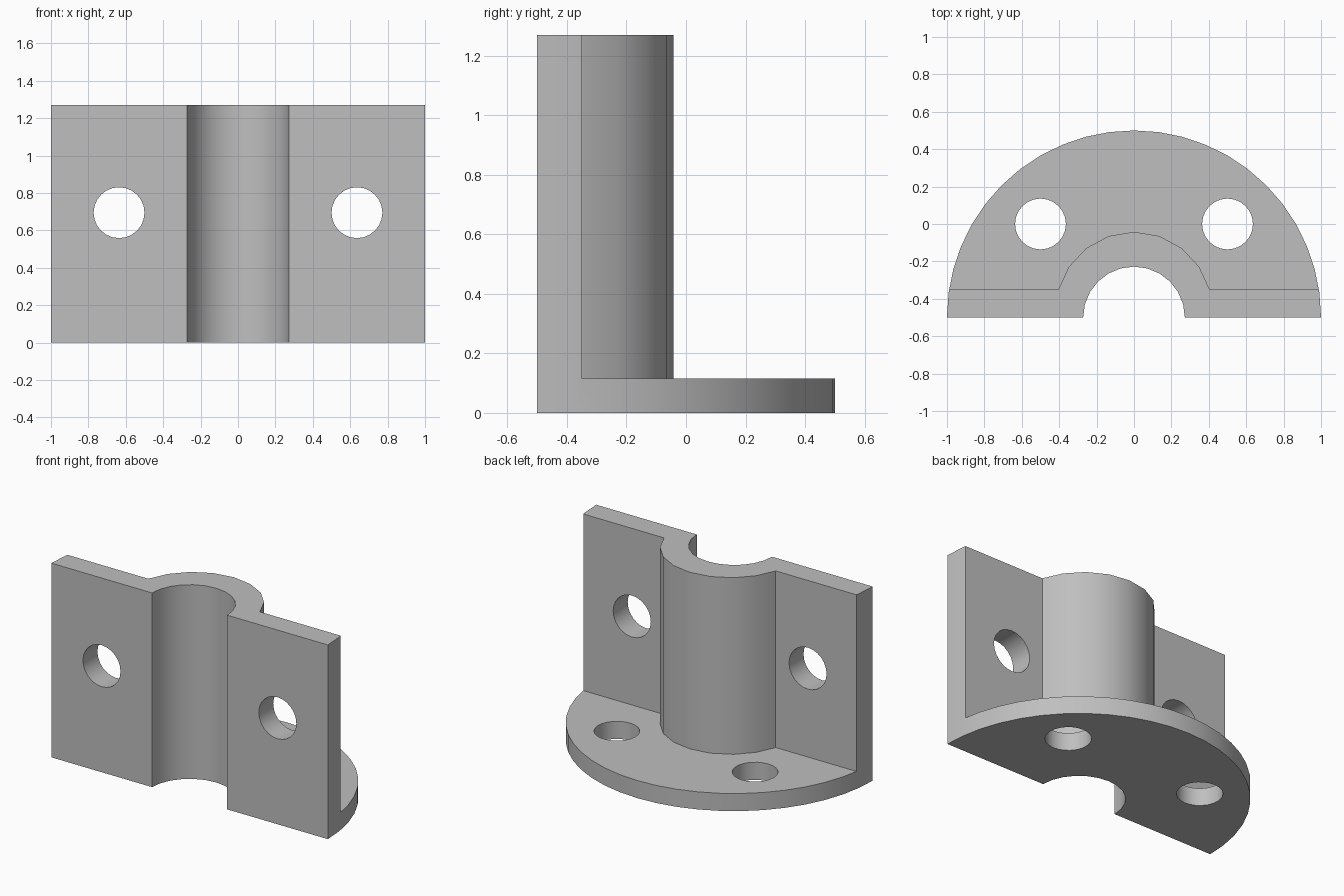
import bpy, bmesh, math
from mathutils import Matrix

cube = bpy.data.objects.get("Cube")
if cube:
    bpy.data.objects.remove(cube, do_unlink=True)

HEIGHT, BASE, FRONT, WALL_BACK = 1.27, 0.115, -0.5, -0.35
BORE, HOLE = 0.272, 0.136

grey = bpy.data.materials.new("light grey")
grey.use_nodes = True
colour = (0.52, 0.52, 0.52, 1)
grey.diffuse_color = colour
grey.node_tree.nodes["Principled BSDF"].inputs["Base Color"].default_value = colour


def arc(radius, cy, start, end, steps):
    """Points of an arc about (0, cy), angles in degrees from +x."""
    angles = [math.radians(start + (end - start) * i / steps) for i in range(steps + 1)]
    return [(radius * math.cos(a), cy + radius * math.sin(a)) for a in angles]


def finish(name, bm):
    bmesh.ops.recalc_face_normals(bm, faces=bm.faces)
    mesh = bpy.data.meshes.new(name)
    bm.to_mesh(mesh)
    bm.free()
    mesh.materials.append(grey)
    ob = bpy.data.objects.new(name, mesh)
    bpy.context.collection.objects.link(ob)
    return ob


def prism(name, outline, z0, z1):
    bm = bmesh.new()
    face = bm.faces.new([bm.verts.new((x, y, z0)) for x, y in outline])
    new = bmesh.ops.extrude_face_region(bm, geom=[face])["geom"]
    tops = [v for v in new if isinstance(v, bmesh.types.BMVert)]
    bmesh.ops.translate(bm, verts=tops, vec=(0, 0, z1 - z0))
    return finish(name, bm)


def drill(name, centre, depth, rotation):
    bm = bmesh.new()
    bmesh.ops.create_cone(bm, cap_ends=True, segments=24, radius1=HOLE, radius2=HOLE,
                          depth=depth, matrix=Matrix.Translation(centre) @ rotation)
    return finish(name, bm)


# Half-round block with the bore running through its front
bracket = prism("bracket", arc(1, FRONT, 0, 180, 24) + arc(BORE, FRONT, 180, 0, 12), 0, HEIGHT)

# Cutter leaving the base flange, the upright wall and the rounded boss
boss = arc(0.418, -0.46, 14.8, 165.2, 8)
boss[0], boss[-1] = (boss[0][0], WALL_BACK), (boss[-1][0], WALL_BACK)
clearance = boss + [(-1.5, WALL_BACK), (-1.5, 1), (1.5, 1), (1.5, WALL_BACK)]
cutters = [prism("clearance_cutter", clearance, BASE, HEIGHT + 0.5)]

# Bolt holes through the wall and the base flange
for side in (-1, 1):
    cutters.append(drill("wall_hole_cutter", (side * 0.636, -0.425, 0.695), 0.4,
                         Matrix.Rotation(math.pi / 2, 4, 'X')))
    cutters.append(drill("base_hole_cutter", (side * 0.5, 0, BASE / 2), 0.4, Matrix.Identity(4)))

bpy.ops.object.select_all(action='DESELECT')
bracket.select_set(True)
bpy.context.view_layer.objects.active = bracket
for cutter in cutters:
    cutter.hide_render = True
    mod = bracket.modifiers.new("cut", 'BOOLEAN')
    mod.operation, mod.solver, mod.object = 'DIFFERENCE', 'EXACT', cutter
    bpy.ops.object.modifier_apply(modifier=mod.name)
    bpy.data.objects.remove(cutter, do_unlink=True)

bpy.ops.object.shade_smooth_by_angle(angle=math.radians(30))
